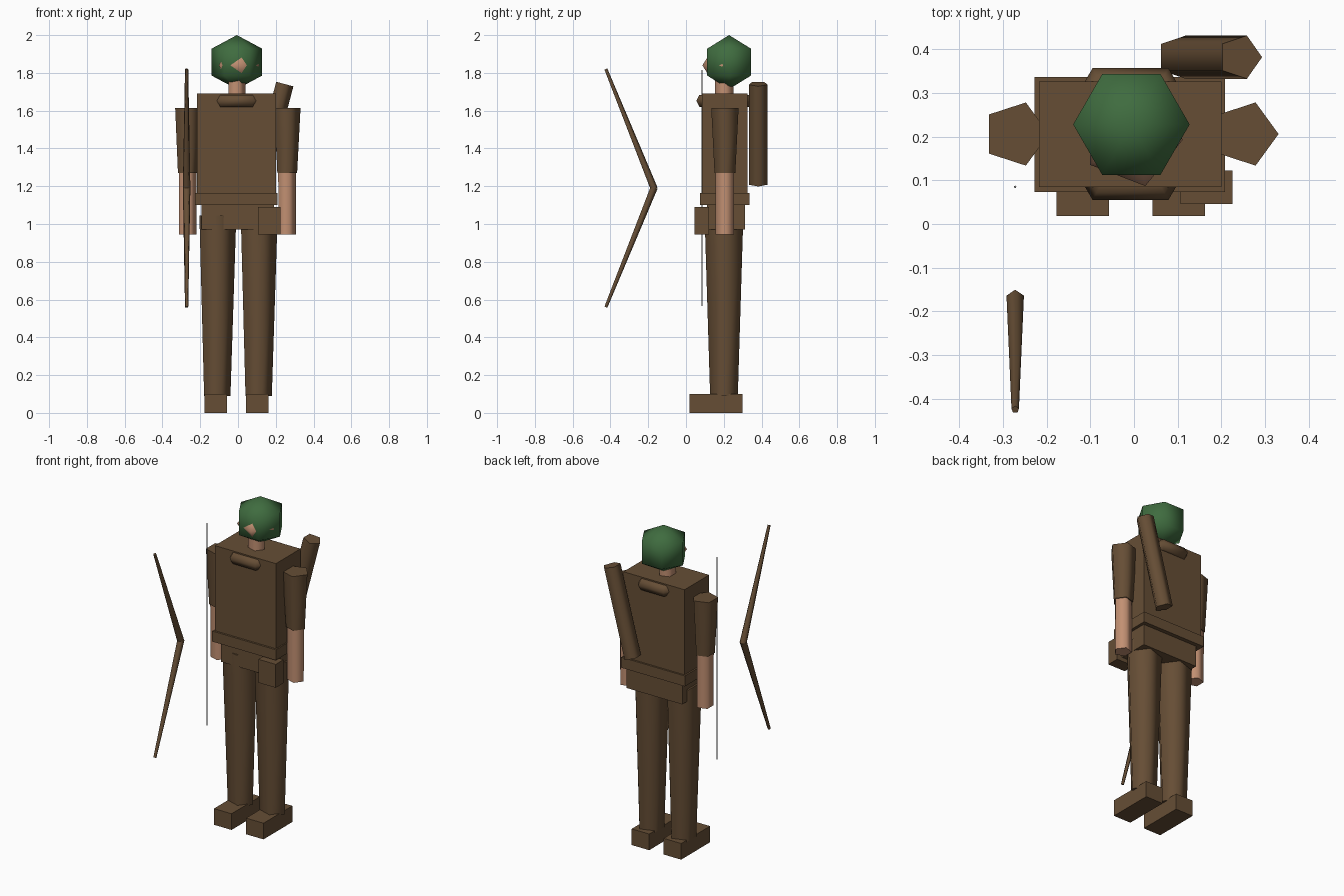
import bpy, bmesh, math
from math import cos, sin, pi, tau
from mathutils import Vector

old = bpy.data.objects.get("Cube")
if old:
    bpy.data.objects.remove(old, do_unlink=True)


def material(name, rgb):
    m = bpy.data.materials.new(name)
    m.use_nodes = True
    m.diffuse_color = (*rgb, 1)
    m.node_tree.nodes["Principled BSDF"].inputs["Base Color"].default_value = (*rgb, 1)
    return m


BROWN = material("brown_leather", (0.133, 0.076, 0.036))
SKIN = material("skin", (0.54, 0.28, 0.17))
GREEN = material("hood_green", (0.05, 0.15, 0.05))
GREY = material("string_grey", (0.25, 0.25, 0.25))


def finish(name, bm, mat, smooth=0):
    bmesh.ops.recalc_face_normals(bm, faces=bm.faces[:])
    mesh = bpy.data.meshes.new(name)
    bm.to_mesh(mesh)
    bm.free()
    mesh.materials.append(mat)
    ob = bpy.data.objects.new(name, mesh)
    bpy.context.collection.objects.link(ob)
    if smooth:
        bpy.ops.object.select_all(action="DESELECT")
        ob.select_set(True)
        bpy.context.view_layer.objects.active = ob
        bpy.ops.object.shade_smooth_by_angle(angle=math.radians(smooth))
    return ob


def box(name, lo, hi, mat=BROWN):
    bm = bmesh.new()
    bmesh.ops.create_cube(bm, size=1)
    for v in bm.verts:
        v.co = [a + (b - a) * (c + 0.5) for a, b, c in zip(lo, hi, v.co)]
    return finish(name, bm, mat)


def tube(name, start, end, r0, r1, mat=BROWN, toward=(1, 0, 0), sides=5):
    """Tapered prism from start to end, with one corner facing `toward`."""
    a, b, t = Vector(start), Vector(end), Vector(toward)
    d = (b - a).normalized()
    u = (t - d * t.dot(d)).normalized()
    w = d.cross(u)
    bm = bmesh.new()
    rings = [[bm.verts.new(c + r * (u * cos(tau * i / sides) + w * sin(tau * i / sides)))
              for i in range(sides)] for c, r in ((a, r0), (b, r1))]
    for ring in rings:
        bm.faces.new(ring)
    for i in range(sides):
        j = (i + 1) % sides
        bm.faces.new((rings[0][i], rings[0][j], rings[1][j], rings[1][i]))
    return finish(name, bm, mat, 80)


def ball(name, centre, radius, height, segments, rings, turn, mat):
    bm = bmesh.new()
    c = Vector(centre)
    poles = [bm.verts.new(c + Vector((0, 0, s * height))) for s in (1, -1)]
    loops = []
    for k in range(1, rings):
        lat = pi * k / rings
        rad = radius * sin(lat)
        loops.append([bm.verts.new(c + Vector((rad * cos(turn + tau * i / segments),
                                               rad * sin(turn + tau * i / segments),
                                               height * cos(lat)))) for i in range(segments)])
    for i in range(segments):
        j = (i + 1) % segments
        bm.faces.new((poles[0], loops[0][i], loops[0][j]))
        bm.faces.new((poles[1], loops[-1][j], loops[-1][i]))
        for p, q in zip(loops, loops[1:]):
            bm.faces.new((p[i], q[i], q[j], p[j]))
    return finish(name, bm, mat, 80)


def ring(name, centre, major, minor, segments, sides, mat=BROWN):
    bm = bmesh.new()
    c = Vector(centre)
    loops = []
    for i in range(segments):
        a = tau * i / segments
        loops.append([])
        for k in range(sides):
            b = tau * k / sides
            r = major + minor * cos(b)
            loops[-1].append(bm.verts.new(c + Vector((r * cos(a), r * sin(a), minor * sin(b)))))
    for i in range(segments):
        p, q = loops[i], loops[(i + 1) % segments]
        for k in range(sides):
            n = (k + 1) % sides
            bm.faces.new((p[k], q[k], q[n], p[n]))
    return finish(name, bm, mat, 80)


# Body
box("torso", (-0.218, 0.085, 1.12), (0.2, 0.326, 1.692))
box("belt", (-0.228, 0.073, 1.1), (0.208, 0.337, 1.165))
box("hips", (-0.193, 0.11, 0.97), (0.19, 0.312, 1.11))
box("pouch", (0.107, 0.046, 0.945), (0.226, 0.123, 1.09))

# Legs and boots
for side, x in (("right", -0.117), ("left", 0.102)):
    tube(side + "_leg", (x, 0.201, 0.09), (x, 0.201, 1.045), 0.077, 0.108)
    box(side + "_boot", (x - 0.06, 0.018, 0), (x + 0.06, 0.3, 0.1))

# Arms: sleeve above, bare forearm below
for side, x in (("right", -0.271), ("left", 0.255)):
    tube(side + "_sleeve", (x, 0.206, 1.27), (x, 0.206, 1.613), 0.058, 0.076)
    tube(side + "_forearm", (x, 0.206, 0.945), (x, 0.206, 1.29), 0.051, 0.052, SKIN)

# Neck, collar, face and hood
tube("neck", (-0.01, 0.203, 1.66), (-0.01, 0.203, 1.79), 0.051, 0.051, SKIN)
ring("collar", (-0.008, 0.206, 1.652), 0.137, 0.037, 6, 6)
ball("face", (-0.004, 0.199, 1.84), 0.116, 0.075, 5, 4, math.radians(-75), SKIN)
ball("hood", (-0.006, 0.228, 1.857), 0.154, 0.143, 6, 3, 0, GREEN)

# Quiver slung across the back
tube("quiver", (0.103, 0.382, 1.212), (0.243, 0.382, 1.742), 0.052, 0.052)

# Bow with a separate string
for part, z_grip, z_tip in (("upper", 1.185, 1.82), ("lower", 1.195, 0.56)):
    tube("bow_" + part + "_limb", (-0.272, -0.17, z_grip), (-0.272, -0.425, z_tip),
         0.021, 0.009, toward=(0, 1, 0))
tube("bow_string", (-0.272, 0.085, 0.565), (-0.272, 0.085, 1.815), 0.003, 0.003, GREY)
